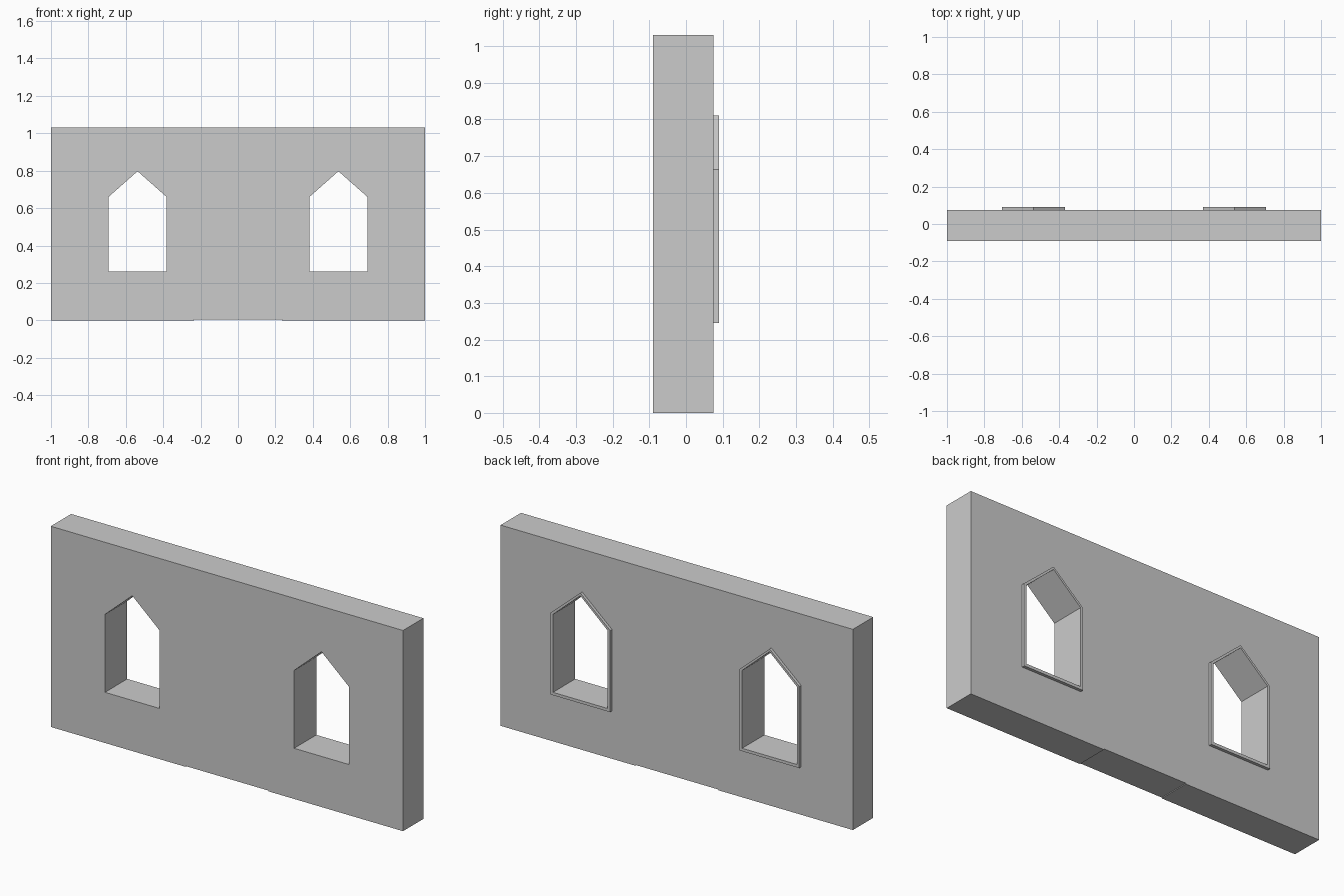
import bpy, bmesh, math

if "Cube" in bpy.data.objects:
    bpy.data.objects.remove(bpy.data.objects["Cube"])

def plate(name, loops, y0, y1):
    """Solid plate in the xz plane: first loop is the outline, the rest are holes."""
    cu = bpy.data.curves.new(name, 'CURVE')
    cu.dimensions = '2D'
    cu.fill_mode = 'BOTH'
    cu.extrude = (y1 - y0) / 2
    for pts in loops:
        s = cu.splines.new('POLY')
        s.points.add(len(pts) - 1)
        for p, (x, z) in zip(s.points, pts):
            p.co = (x, z, 0, 1)
        s.use_cyclic_u = True
    ob = bpy.data.objects.new(name, cu)
    ob.rotation_euler = (math.pi / 2, 0, 0)
    ob.location.y = (y0 + y1) / 2
    bpy.context.collection.objects.link(ob)
    bpy.ops.object.select_all(action='DESELECT')
    ob.select_set(True)
    bpy.context.view_layer.objects.active = ob
    bpy.ops.object.convert(target='MESH')
    ob = bpy.context.view_layer.objects.active
    bm = bmesh.new()
    bm.from_mesh(ob.data)
    bmesh.ops.remove_doubles(bm, verts=bm.verts, dist=0.0002)
    bmesh.ops.recalc_face_normals(bm, faces=bm.faces)
    for f in bm.faces:
        f.smooth = False
    bm.to_mesh(ob.data)
    bm.free()
    return ob

def window(cx, half, sill, shoulder, peak):
    return [(cx - half, sill), (cx + half, sill), (cx + half, shoulder),
            (cx, peak), (cx - half, shoulder)]

CX = 0.537
opening = lambda s: window(s * CX, 0.155, 0.26, 0.66, 0.797)
trim = lambda s: window(s * CX, 0.169, 0.245, 0.664, 0.811)

# Wall slab with a shallow recess under its middle and two pointed openings
outline = [(-1, 0), (-0.235, 0), (-0.235, 0.004), (0.235, 0.004),
           (0.235, 0), (1, 0), (1, 1.03), (-1, 1.03)]
plate("wall", [outline, opening(-1), opening(1)], -0.09, 0.075)

# Raised trim around each window on the back face
for s, side in ((-1, "left"), (1, "right")):
    plate("window_trim_" + side, [trim(s), opening(s)], 0.075, 0.09)
